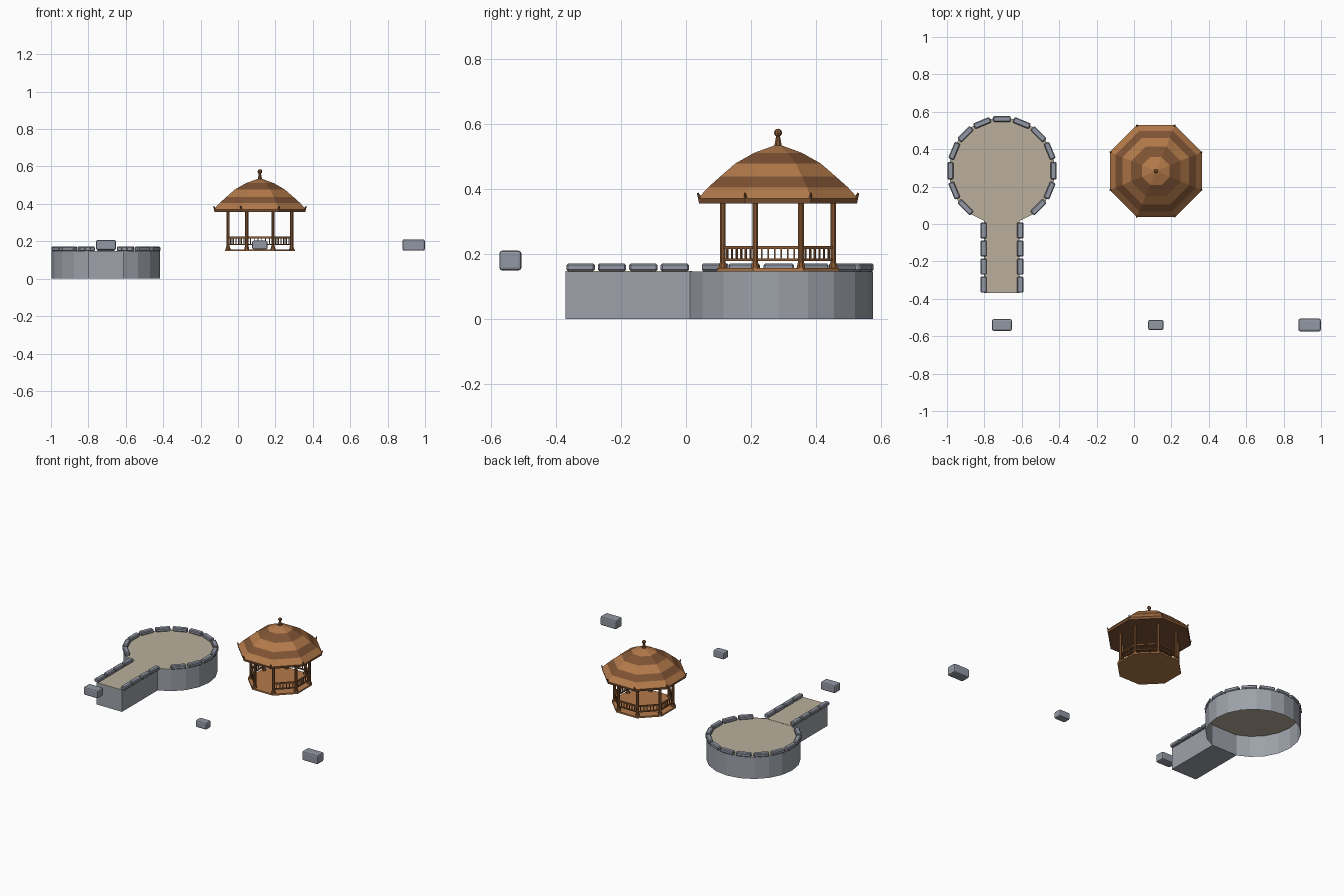
import bpy, bmesh, math
from mathutils import Matrix, Vector

if "Cube" in bpy.data.objects:
    bpy.data.objects.remove(bpy.data.objects["Cube"])


def srgb(r, g, b):
    f = lambda c: (c / 255 / 12.92) if c < 11 else ((c / 255 + 0.055) / 1.055) ** 2.4
    return (f(r), f(g), f(b), 1)


def material(name, *rgb):
    m = bpy.data.materials.new(name)
    m.diffuse_color = srgb(*rgb)
    m.use_nodes = True
    m.node_tree.nodes["Principled BSDF"].inputs["Base Color"].default_value = m.diffuse_color
    return m


STONE = material("grey stone", 146, 151, 163)
WALL = material("wall stone", 157, 162, 170)
SAND = material("sand paving", 186, 175, 156)
LIGHT = material("light wood", 180, 122, 74)
DARK = material("dark wood", 128, 84, 52)
POST = material("post wood", 138, 90, 52)


def finish(name, bm, *mats):
    me = bpy.data.meshes.new(name)
    bmesh.ops.recalc_face_normals(bm, faces=bm.faces)
    bm.to_mesh(me)
    bm.free()
    ob = bpy.data.objects.new(name, me)
    for m in mats:
        me.materials.append(m)
    bpy.context.collection.objects.link(ob)
    return ob


def box(name, centre, size, mat, angle=0.0, bevel=0.0, segments=1):
    bm = bmesh.new()
    bmesh.ops.create_cube(bm, size=1, matrix=Matrix.Diagonal((*size, 1)))
    if bevel:
        bmesh.ops.bevel(bm, geom=bm.edges[:], offset=bevel, segments=segments,
                        profile=0.5, affect='EDGES')
    bm.transform(Matrix.Translation(centre) @ Matrix.Rotation(angle, 4, 'Z'))
    return finish(name, bm, mat)


def prism(name, x, y, z0, z1, r0, r1, sides, mat, turn=0.0, caps=True):
    bm = bmesh.new()
    bmesh.ops.create_cone(bm, cap_ends=caps, segments=sides, radius1=r0, radius2=r1,
                          depth=z1 - z0)
    bm.transform(Matrix.Translation((x, y, (z0 + z1) / 2)) @ Matrix.Rotation(turn, 4, 'Z'))
    return finish(name, bm, mat)


# ---- round terrace with an open underside ----
CX, CY = -0.706, 0.285
prism("terrace_wall", CX, CY, 0, 0.147, 0.29, 0.29, 20, WALL, caps=False)
prism("terrace_floor", CX, CY, 0.141, 0.147, 0.286, 0.286, 20, SAND)
for i in range(-2, 11):
    a = math.radians(22.5 * i)
    box(f"terrace_curb_{i + 3}", (CX + 0.276 * math.cos(a), CY + 0.276 * math.sin(a), 0.159),
        (0.032, 0.094, 0.024), STONE, a, 0.005)

# ---- straight walkway ----
box("walkway_base", (CX, -0.178, 0.0725), (0.19, 0.384, 0.145), WALL)
box("walkway_floor", (CX, -0.176, 0.146), (0.19, 0.388, 0.005), SAND)
for side in (-1, 1):
    for i in range(4):
        box(f"walkway_curb_{i + 1}", (CX + side * 0.098, -0.324 + i * 0.0965, 0.159),
            (0.033, 0.087, 0.024), STONE, 0, 0.005)

# ---- loose stones ----
for i, (x, sx, sy, sz) in enumerate(((-0.706, 0.107, 0.063, 0.054),
                                     (0.117, 0.082, 0.054, 0.047),
                                     (0.939, 0.119, 0.068, 0.061))):
    box(f"loose_stone_{i + 1}", (x, -0.54, 0.18), (sx, sy, sz), STONE, 0, 0.009, 2)

# ---- pavilion ----
PX, PY = 0.117, 0.283
T = math.radians(22.5)
K = 1 / math.cos(T)               # apothem to corner radius
prism("pavilion_floor", PX, PY, 0.147, 0.157, 0.187 * K, 0.187 * K, 8, LIGHT, T)


def corner(i, r, z=0.0):
    a = T + i * math.pi / 4
    return Vector((PX + r * math.cos(a), PY + r * math.sin(a), z))


# posts with wider feet and heads
for i in range(8):
    p = corner(i, 0.184)
    prism(f"post_{i + 1}", p.x, p.y, 0.155, 0.358, 0.0095, 0.0095, 8, POST, T)
    prism(f"post_foot_{i + 1}", p.x, p.y, 0.15, 0.172, 0.016, 0.011, 8, POST, T)

# railings on every side except the front entrance
for i in range(8):
    if i == 5:
        continue
    a, b = corner(i, 0.184), corner(i + 1, 0.184)
    d, mid = b - a, (a + b) / 2
    ang = math.atan2(d.y, d.x)
    for z, h in ((0.22, 0.009), (0.183, 0.007)):
        box(f"rail_{i + 1}", (mid.x, mid.y, z), (d.length, 0.009, h), POST, ang)
    for k in range(1, 7):
        q = a + d * (k / 7)
        box(f"baluster_{i + 1}_{k}", (q.x, q.y, 0.2), (0.005, 0.005, 0.034), POST, ang)

# eave plate
prism("eave", PX, PY, 0.356, 0.371, 0.243 * K, 0.246 * K, 8, DARK, T)

# domed octagonal roof with alternating bands
profile = [(0.246, 0.371), (0.215, 0.405), (0.178, 0.438), (0.132, 0.478), (0.074, 0.511)]
bm = bmesh.new()
rings = [[bm.verts.new(corner(i, r * K, z)) for i in range(8)] for r, z in profile]
apex = bm.verts.new((PX, PY, 0.538))
for j in range(5):
    for i in range(8):
        n = (i + 1) % 8
        if j < 4:
            f = bm.faces.new((rings[j][i], rings[j][n], rings[j + 1][n], rings[j + 1][i]))
        else:
            f = bm.faces.new((rings[j][i], rings[j][n], apex))
        f.material_index = j % 2
finish("roof", bm, LIGHT, DARK)

# upturned tips at the roof corners
for i in range(8):
    p = corner(i, 0.262, 0.376)
    bm = bmesh.new()
    bmesh.ops.create_cone(bm, cap_ends=True, segments=6, radius1=0.007, radius2=0.003, depth=0.026)
    bm.transform(Matrix.Translation(p) @ Matrix.Rotation(T + i * math.pi / 4, 4, 'Z')
                 @ Matrix.Rotation(math.radians(25), 4, 'Y'))
    finish(f"roof_tip_{i + 1}", bm, DARK)

# finial
prism("finial_stem", PX, PY, 0.53, 0.565, 0.013, 0.006, 8, DARK, T)
bm = bmesh.new()
bmesh.ops.create_uvsphere(bm, u_segments=8, v_segments=6, radius=0.0125)
bm.transform(Matrix.Translation((PX, PY, 0.573)))
finish("finial_ball", bm, DARK)
